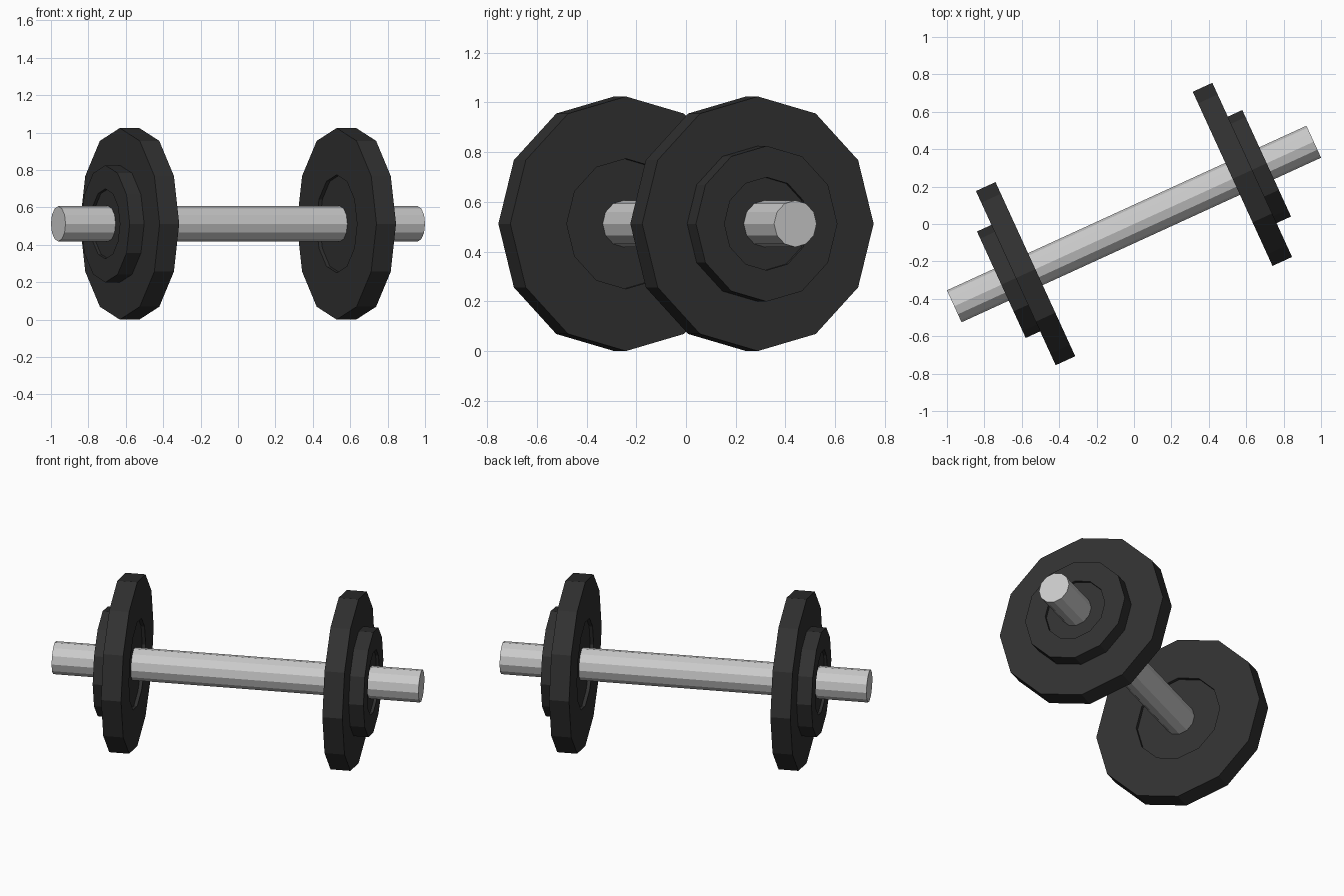
import bpy, bmesh
from math import radians, cos, sin, pi
from mathutils import Matrix

if "Cube" in bpy.data.objects:
    bpy.data.objects.remove(bpy.data.objects["Cube"])

SIDES = 12
AXIS_Z = 0.512
PLACE = Matrix.Translation((0, 0, AXIS_Z)) @ Matrix.Rotation(radians(24.6), 4, 'Z')

black = bpy.data.materials.new("black_iron")
black.diffuse_color = (0.03, 0.03, 0.03, 1)
black.use_nodes = True
black.node_tree.nodes["Principled BSDF"].inputs["Base Color"].default_value = black.diffuse_color


def lathe(name, profile, closed=False, side=1, mat=None):
    """Revolve (distance along x, radius) points around the x axis."""
    bm = bmesh.new()
    rings = []
    for x, r in profile:
        rings.append([bm.verts.new((side * x,
                                    r * cos(2 * pi * i / SIDES),
                                    r * sin(2 * pi * i / SIDES)))
                      for i in range(SIDES)])
    pairs = list(zip(rings, rings[1:]))
    if closed:
        pairs.append((rings[-1], rings[0]))
    else:
        bm.faces.new(rings[0])
        bm.faces.new(rings[-1])
    for a, b in pairs:
        for i in range(SIDES):
            j = (i + 1) % SIDES
            bm.faces.new((a[i], a[j], b[j], b[i]))
    bmesh.ops.recalc_face_normals(bm, faces=bm.faces)
    me = bpy.data.meshes.new(name)
    bm.to_mesh(me)
    bm.free()
    if mat:
        me.materials.append(mat)
    ob = bpy.data.objects.new(name, me)
    ob.matrix_world = PLACE
    bpy.context.collection.objects.link(ob)
    return ob


# Handle bar running through both weights
lathe("handle_bar", [(-1.057, 0.094), (1.057, 0.094)])

# Stepped weight: recessed inner face, large disc, small disc, recessed outer face
weight = [(0.60, 0.085), (0.60, 0.262), (0.58, 0.262), (0.58, 0.512),
          (0.695, 0.512), (0.695, 0.313), (0.78, 0.313), (0.78, 0.187),
          (0.763, 0.187), (0.763, 0.085)]
for label, side in (("left", -1), ("right", 1)):
    lathe("weight_" + label, weight, closed=True, side=side, mat=black)
